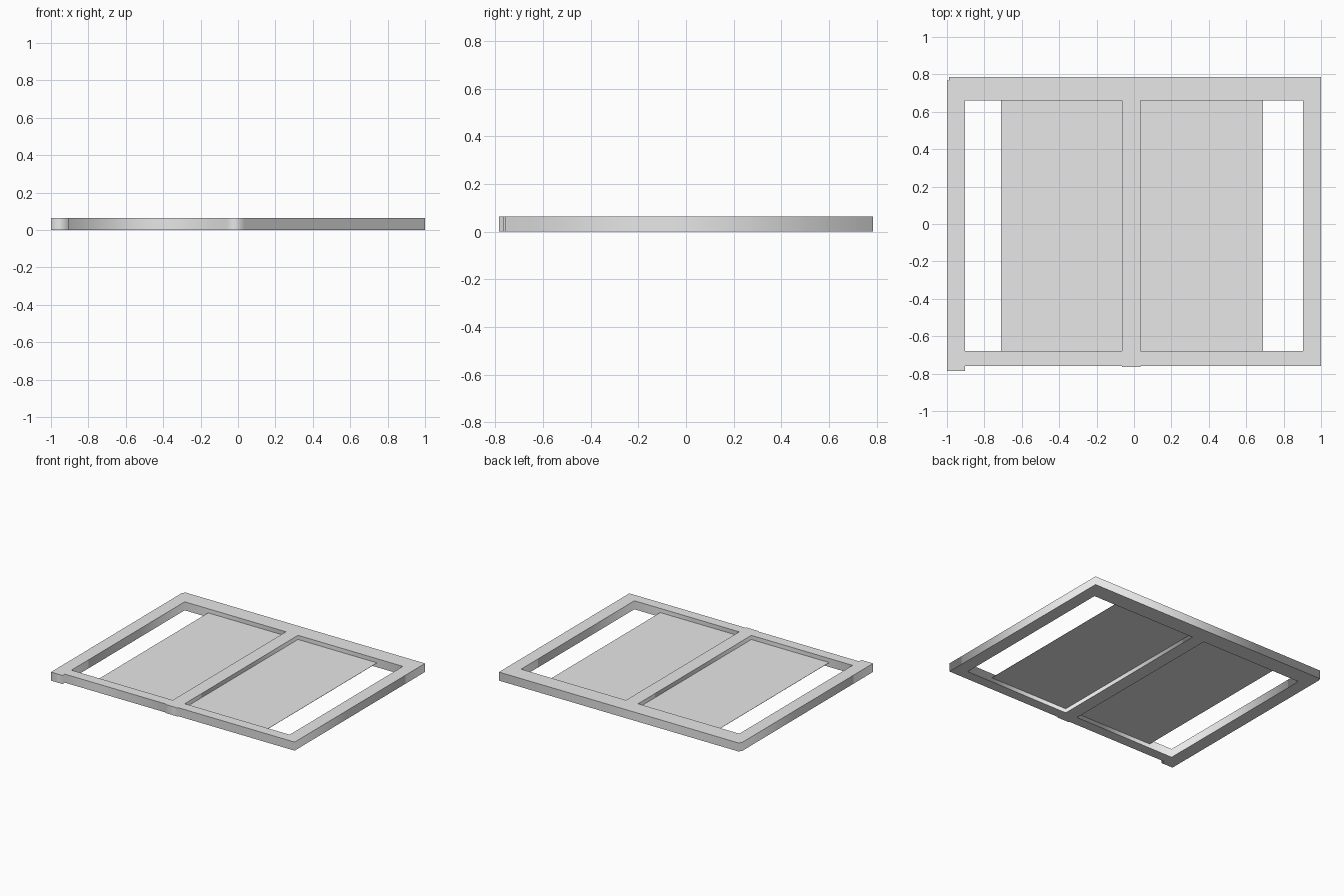
import bpy

cube = bpy.data.objects.get("Cube")
if cube:
    bpy.data.objects.remove(cube, do_unlink=True)

HEIGHT = 0.064
FRONT, BACK = -0.68, 0.66          # inner edges of the rails
SIDE = 0.904                       # inner edges of the outer stiles
MID_L, MID_R = -0.065, 0.035       # edges of the centre stile

grey = bpy.data.materials.new("light grey")
grey.use_nodes = True
grey.diffuse_color = (0.8, 0.8, 0.8, 1)
grey.node_tree.nodes["Principled BSDF"].inputs["Base Color"].default_value = (0.8, 0.8, 0.8, 1)


def rect(x0, x1, y0, y1):
    return [(x0, y0), (x1, y0), (x1, y1), (x0, y1)]


def flat_part(name, loops, z, half_depth):
    """Filled outline with optional holes, extruded about height z."""
    curve = bpy.data.curves.new(name, 'CURVE')
    curve.dimensions = '2D'
    curve.fill_mode = 'BOTH'
    curve.extrude = half_depth
    for loop in loops:
        spline = curve.splines.new('POLY')
        spline.points.add(len(loop) - 1)
        for point, (x, y) in zip(spline.points, loop):
            point.co = (x, y, 0, 1)
        spline.use_cyclic_u = True
    obj = bpy.data.objects.new(name, curve)
    bpy.context.collection.objects.link(obj)
    obj.location.z = z
    bpy.ops.object.select_all(action='DESELECT')
    obj.select_set(True)
    bpy.context.view_layer.objects.active = obj
    bpy.ops.object.convert(target='MESH')
    obj = bpy.context.object
    obj.data.materials.clear()
    obj.data.materials.append(grey)
    return obj


# Frame: stiles and rails as one outline, with stepped joints at the ends
outline = [
    (-1, -0.785), (-SIDE, -0.785), (-SIDE, -0.758),
    (MID_L, -0.758), (MID_L, -0.765), (MID_R, -0.765), (MID_R, -0.758),
    (1, -0.758), (1, 0.785), (-0.99, 0.785), (-0.99, 0.767), (-1, 0.767),
]
openings = [rect(-SIDE, MID_L, FRONT, BACK), rect(MID_R, SIDE, FRONT, BACK)]
flat_part("frame", [outline] + openings, HEIGHT / 2, HEIGHT / 2)

# Thin panels halfway up the frame, leaving an open slot at each side
for name, x0, x1 in (("right_panel", -0.71, MID_L), ("left_panel", MID_R, 0.69)):
    flat_part(name, [rect(x0, x1, FRONT, BACK)], HEIGHT / 2, 0.001)
